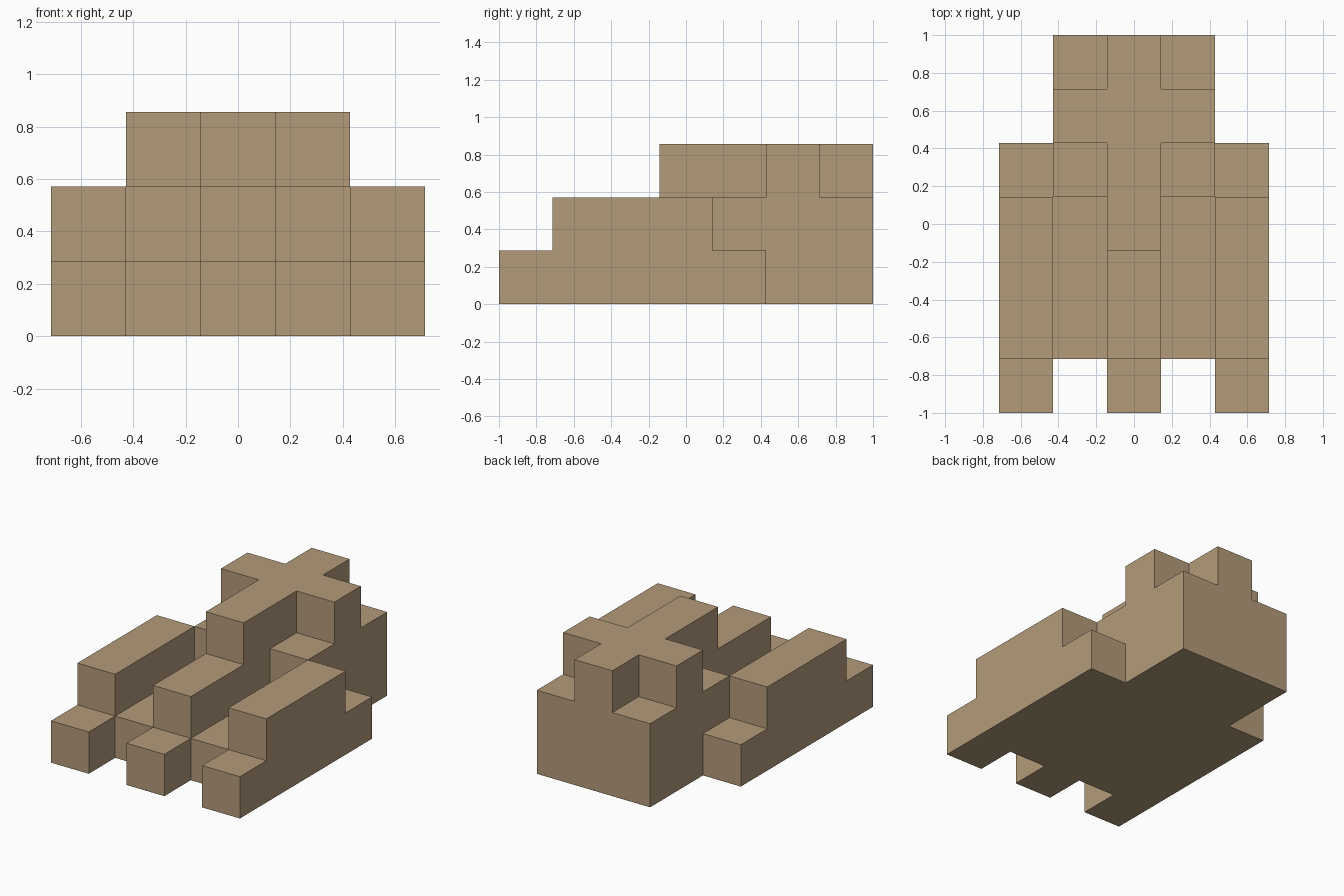
import bpy
import bmesh
import math

default = bpy.data.objects.get("Cube")
if default:
    bpy.data.objects.remove(default, do_unlink=True)

U = 2 / 7  # one block; the model is 5 x 7 x 3 blocks

# Single flat colour
tan = bpy.data.materials.new("tan")
tan.use_nodes = True
COLOUR = (0.451, 0.328, 0.195, 1.0)
tan.diffuse_color = COLOUR
bsdf = next(n for n in tan.node_tree.nodes if n.type == 'BSDF_PRINCIPLED')
bsdf.inputs["Base Color"].default_value = COLOUR
bsdf.inputs["Roughness"].default_value = 0.9

# Block heights from front to back: (outer arm, channel, centre spine)
ROWS = [
    (1, 0, 1),  # front toes
    (2, 1, 2),  # arms, channels and low spine
    (2, 1, 2),
    (2, 1, 3),  # spine steps up
    (1, 2, 3),  # arm heels and shoulders
    (0, 3, 3),  # crossbar
    (0, 2, 3),  # back
]


def height(col, row):
    """Height in blocks, mirrored about the centre column."""
    if not (-2 <= col <= 2 and 0 <= row < len(ROWS)):
        return 0
    return ROWS[row][2 - abs(col)]


def quad(bm, corners):
    """Add one face from corners given in block units."""
    bm.faces.new([bm.verts.new((x * U, (y - 3.5) * U, z * U)) for x, y, z in corners])


def build_body():
    bm = bmesh.new()
    for row in range(len(ROWS)):
        for col in range(-2, 3):
            h = height(col, row)
            if h == 0:
                continue
            x0, x1, y0, y1 = col - 0.5, col + 0.5, row, row + 1
            # Top and underside
            quad(bm, [(x0, y0, h), (x1, y0, h), (x1, y1, h), (x0, y1, h)])
            quad(bm, [(x0, y1, 0), (x1, y1, 0), (x1, y0, 0), (x0, y0, 0)])
            # Walls only where the neighbour is lower
            sides = [
                (0, -1, (x0, y0), (x1, y0)),
                (1, 0, (x1, y0), (x1, y1)),
                (0, 1, (x1, y1), (x0, y1)),
                (-1, 0, (x0, y1), (x0, y0)),
            ]
            for dx, dy, a, b in sides:
                for z in range(height(col + dx, row + dy), h):
                    quad(bm, [(*a, z), (*b, z), (*b, z + 1), (*a, z + 1)])
    # Weld the blocks and merge coplanar faces into clean planes
    bmesh.ops.remove_doubles(bm, verts=bm.verts, dist=0.001)
    bmesh.ops.dissolve_limit(bm, angle_limit=math.radians(1),
                             verts=bm.verts, edges=bm.edges)
    mesh = bpy.data.meshes.new("stepped_body")
    bm.to_mesh(mesh)
    bm.free()
    mesh.materials.append(tan)
    body = bpy.data.objects.new("stepped_body", mesh)
    bpy.context.collection.objects.link(body)


build_body()
